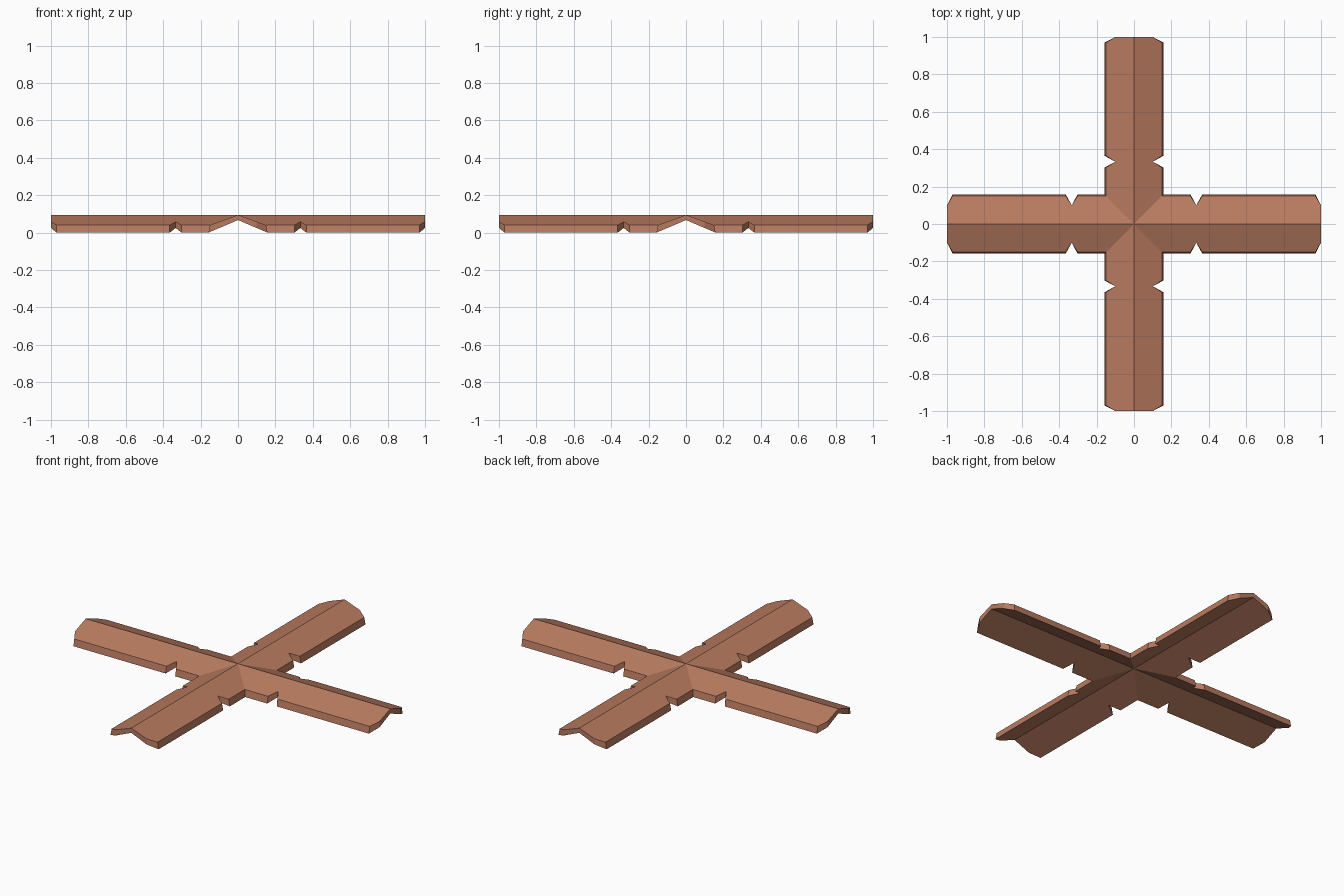
import bpy
import bmesh
from math import pi
from mathutils import Matrix, Vector

cube = bpy.data.objects.get("Cube")
if cube:
    bpy.data.objects.remove(cube, do_unlink=True)

# Terracotta material
clay = bpy.data.materials.new("terracotta")
clay.use_nodes = True
colour = (0.48, 0.195, 0.115, 1)
clay.diffuse_color = colour
clay.node_tree.nodes["Principled BSDF"].inputs["Base Color"].default_value = colour

RIDGE_TOP, RIDGE_UNDER = 0.095, 0.067
EAVE_TOP, EAVE_UNDER = 0.15, 0.158      # half widths of the roof strip
SLOPE_TOP, SLOPE_UNDER = 0.367, 0.424
NOTCH = 0.1                             # half width left at notch and end corners


def outline(eave):
    """Plan of one slope of one arm: valley, notched eave, clipped end, ridge."""
    return [(0, 0), (eave, eave), (0.302, eave), (0.333, NOTCH),
            (0.365, eave), (0.97, eave), (1, NOTCH), (1, 0)]


def add_slope(bm, matrix):
    """One sloping slab with its eave and end walls."""
    top = [bm.verts.new(matrix @ Vector((x, y, RIDGE_TOP - SLOPE_TOP * y)))
           for x, y in outline(EAVE_TOP)]
    under = [bm.verts.new(matrix @ Vector((x, y, RIDGE_UNDER - SLOPE_UNDER * y)))
             for x, y in outline(EAVE_UNDER)]
    bm.faces.new(top)
    bm.faces.new(under[::-1])
    for i in range(1, len(top) - 1):
        bm.faces.new((top[i], under[i], under[i + 1], top[i + 1]))


# Cross-shaped gabled roof ridge: four arms, two mirrored slopes each
bm = bmesh.new()
for quarter in range(4):
    turn = Matrix.Rotation(quarter * pi / 2, 4, "Z")
    for side in (1, -1):
        add_slope(bm, turn @ Matrix.Diagonal((1, side, 1, 1)))
bmesh.ops.remove_doubles(bm, verts=bm.verts, dist=0.0005)
bmesh.ops.recalc_face_normals(bm, faces=bm.faces)

mesh = bpy.data.meshes.new("cross_roof")
bm.to_mesh(mesh)
bm.free()
mesh.materials.append(clay)
roof = bpy.data.objects.new("cross_roof", mesh)
bpy.context.scene.collection.objects.link(roof)
